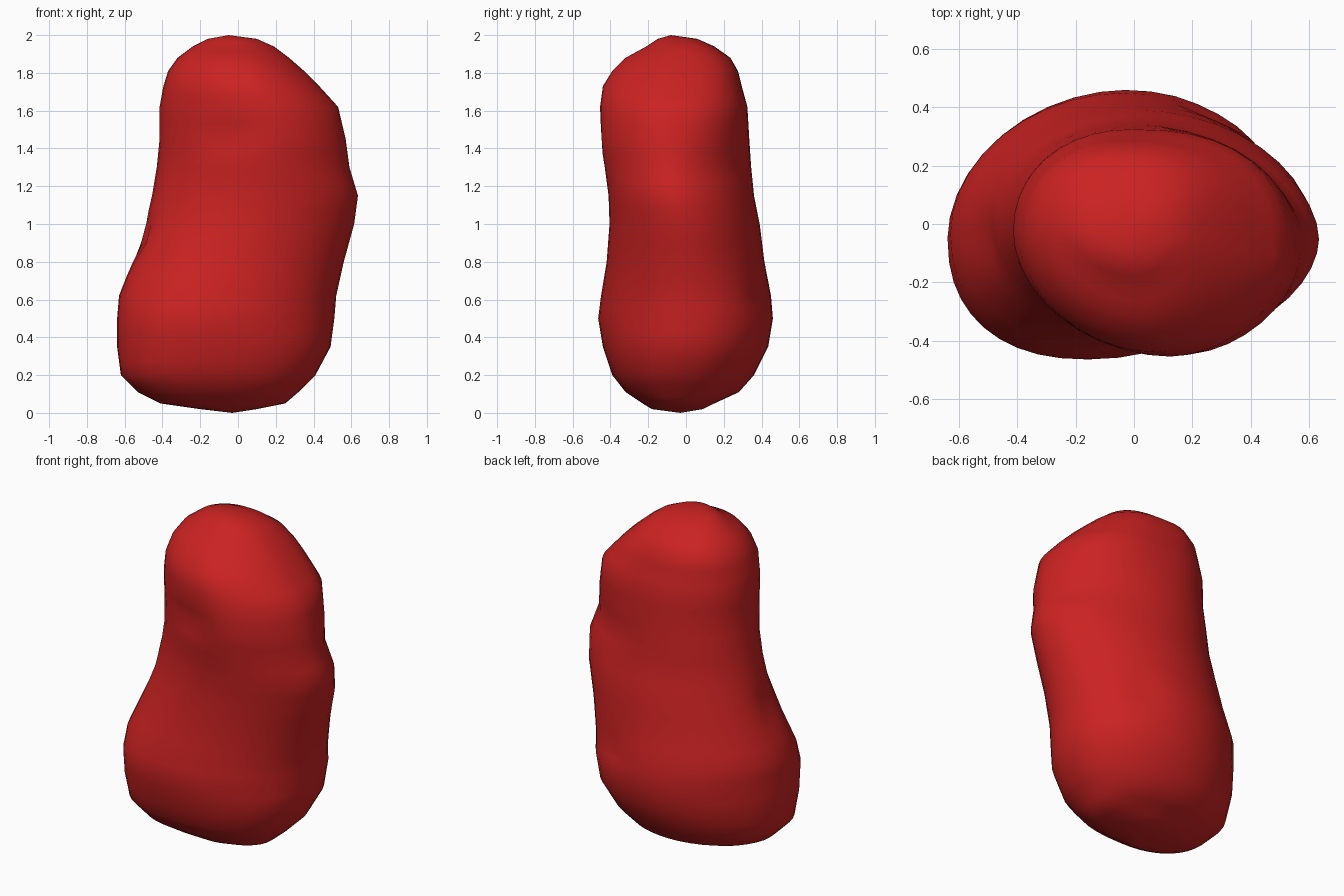
import bpy, bmesh, math
from mathutils import Vector

if "Cube" in bpy.data.objects:
    bpy.data.objects.remove(bpy.data.objects["Cube"])

# Sections: z, left x, right x, front y, back y
SECTIONS = [
    (0.02, -0.20, 0.10, -0.18, 0.09),
    (0.05, -0.41, 0.25, -0.23, 0.15),
    (0.11, -0.53, 0.32, -0.32, 0.28),
    (0.20, -0.62, 0.41, -0.39, 0.36),
    (0.35, -0.64, 0.49, -0.44, 0.435),
    (0.50, -0.64, 0.51, -0.465, 0.46),
    (0.62, -0.63, 0.52, -0.45, 0.45),
    (0.80, -0.56, 0.56, -0.42, 0.415),
    (1.00, -0.49, 0.615, -0.405, 0.39),
    (1.15, -0.455, 0.635, -0.41, 0.36),
    (1.30, -0.43, 0.59, -0.43, 0.345),
    (1.45, -0.415, 0.57, -0.455, 0.335),
    (1.62, -0.415, 0.53, -0.455, 0.325),
    (1.73, -0.395, 0.43, -0.44, 0.295),
    (1.81, -0.37, 0.35, -0.39, 0.275),
    (1.88, -0.32, 0.27, -0.32, 0.235),
    (1.94, -0.24, 0.19, -0.21, 0.15),
    (1.98, -0.16, 0.10, -0.15, 0.06),
]
SEGMENTS = 40

# Dents: centre, radii, depth
DENTS = [
    (Vector((-0.06, -0.44, 1.47)), Vector((0.18, 0.25, 0.06)), 0.035),
    (Vector((-0.51, -0.06, 0.90)), Vector((0.15, 0.09, 0.08)), 0.03),
    (Vector((0.26, 0.40, 0.63)), Vector((0.09, 0.12, 0.09)), 0.025),
]


def ramp(z, start, end):
    return min(max((z - start) / (end - start), 0), 1)


def section_point(sec, angle):
    z, xl, xr, yf, yb = sec
    t = ramp(z, 0.5, 1.3)
    mix = lambda low, high: low + (high - low) * t
    w, d = xr - xl, yb - yf
    c, s = math.cos(angle), math.sin(angle)
    # Where the front, back, left and right extremes lie, low and high on the body
    cx = (xl + xr) / 2 + w * (mix(-0.08, 0.07) if s < 0 else mix(0.03, -0.07))
    cy = (yf + yb) / 2 + d * (mix(-0.05, 0.05) if c < 0 else mix(0.03, -0.05))
    # Fullness of each corner
    if s < 0:
        n = mix(2.3, 1.9) if c < 0 else mix(2.0, 1.8) + 0.4 * (1 - ramp(z, 0.15, 0.5))
    else:
        n = mix(1.9, 2.1) if c < 0 else mix(2.05, 1.8) + 0.9 * ramp(z, 1.3, 1.75)
    x = cx + (xr - cx if c > 0 else cx - xl) * math.copysign(abs(c) ** (2 / n), c)
    y = cy + (yb - cy if s > 0 else cy - yf) * math.copysign(abs(s) ** (2 / n), s)
    p = Vector((x, y, z))
    inward = Vector((cx - x, cy - y, 0)).normalized()
    for centre, radii, depth in DENTS:
        o = p - centre
        p += inward * depth * math.exp(-sum((o[i] / radii[i]) ** 2 for i in range(3)))
    return p


# Insert a half-way section between neighbours for smoother shading
levels = []
for a, b in zip(SECTIONS, SECTIONS[1:]):
    levels += [a, tuple((u + v) / 2 for u, v in zip(a, b))]
levels.append(SECTIONS[-1])

# Bean body
bm = bmesh.new()
rings = [[bm.verts.new(section_point(s, 2 * math.pi * i / SEGMENTS))
          for i in range(SEGMENTS)] for s in levels]
bottom = bm.verts.new((-0.03, -0.03, 0))
top = bm.verts.new((-0.05, -0.08, 2))
for i in range(SEGMENTS):
    j = (i + 1) % SEGMENTS
    for lo, hi in zip(rings, rings[1:]):
        bm.faces.new((lo[i], lo[j], hi[j], hi[i]))
    bm.faces.new((bottom, rings[0][j], rings[0][i]))
    bm.faces.new((top, rings[-1][i], rings[-1][j]))
for f in bm.faces:
    f.smooth = True
bmesh.ops.recalc_face_normals(bm, faces=bm.faces)
mesh = bpy.data.meshes.new("bean")
bm.to_mesh(mesh)
bm.free()

red = bpy.data.materials.new("red")
red.diffuse_color = (0.6, 0.016, 0.016, 1)
red.use_nodes = True
red.node_tree.nodes["Principled BSDF"].inputs["Base Color"].default_value = red.diffuse_color
mesh.materials.append(red)
bean = bpy.data.objects.new("bean", mesh)
bpy.context.collection.objects.link(bean)
